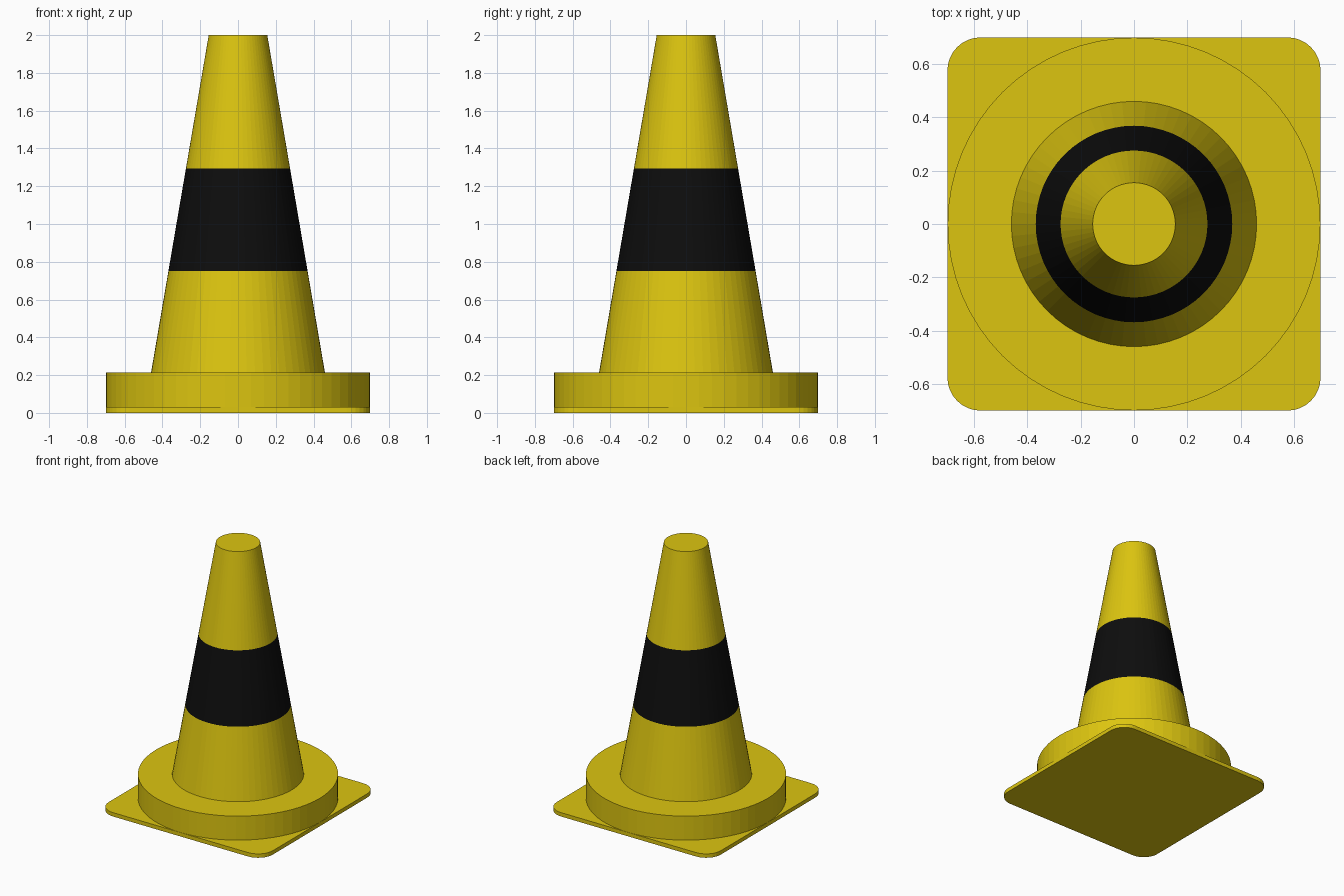
import bpy, bmesh, math

if "Cube" in bpy.data.objects:
    bpy.data.objects.remove(bpy.data.objects["Cube"])

SEG = 64


def material(name, rgb):
    m = bpy.data.materials.new(name)
    m.diffuse_color = (*rgb, 1.0)
    m.use_nodes = True
    m.node_tree.nodes["Principled BSDF"].inputs["Base Color"].default_value = m.diffuse_color
    return m


yellow = material("yellow", (0.72, 0.56, 0.005))
black = material("black", (0.004, 0.004, 0.004))


def loft(name, rings, mats, band=None):
    """Closed solid through a list of matching point rings; band = index of the black strip."""
    bm = bmesh.new()
    loops = [[bm.verts.new(p) for p in ring] for ring in rings]
    n = len(loops[0])
    for k in range(len(loops) - 1):
        a, b = loops[k], loops[k + 1]
        for i in range(n):
            j = (i + 1) % n
            f = bm.faces.new((a[i], a[j], b[j], b[i]))
            f.material_index = 1 if k == band else 0
    bm.faces.new(loops[0][::-1])
    bm.faces.new(loops[-1])
    me = bpy.data.meshes.new(name)
    bm.to_mesh(me)
    bm.free()
    for m in mats:
        me.materials.append(m)
    ob = bpy.data.objects.new(name, me)
    bpy.context.collection.objects.link(ob)
    return ob


def circle(r, z):
    return [(r * math.cos(2 * math.pi * i / SEG), r * math.sin(2 * math.pi * i / SEG), z)
            for i in range(SEG)]


def rounded_square(h, r, z, steps=8):
    pts = []
    for q in range(4):
        mid = math.pi / 4 + q * math.pi / 2
        cx = math.copysign(h - r, math.cos(mid))
        cy = math.copysign(h - r, math.sin(mid))
        for s in range(steps + 1):
            a = (q + s / steps) * math.pi / 2
            pts.append((cx + r * math.cos(a), cy + r * math.sin(a), z))
    return pts


def cone_radius(z):
    return 0.46 + (0.155 - 0.46) * (z - 0.215) / (2.0 - 0.215)


# thin square base plate with rounded corners
loft("base_plate", [rounded_square(0.7, 0.125, z) for z in (0.0, 0.03)], [yellow])

# round collar on the plate
loft("base_collar", [circle(0.699, z) for z in (0.03, 0.215)], [yellow])

# tapered body with a black band
loft("cone_body", [circle(cone_radius(z), z) for z in (0.215, 0.75, 1.295, 2.0)],
     [yellow, black], band=1)
